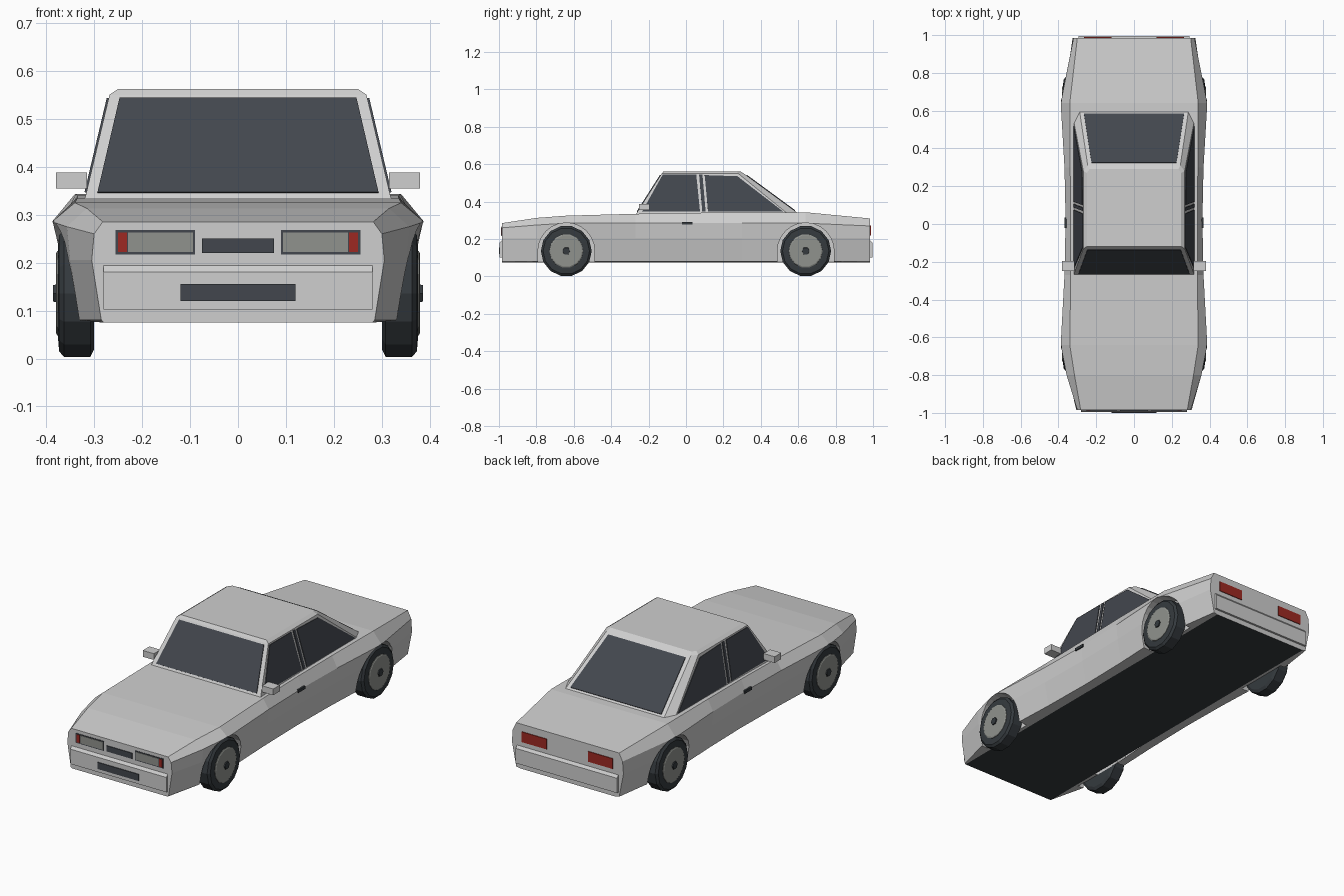
import bpy, bmesh, math
from mathutils import Vector

cube = bpy.data.objects.get("Cube")
if cube:
    bpy.data.objects.remove(cube, do_unlink=True)


def material(name, r, g, b):
    m = bpy.data.materials.new(name)
    m.use_nodes = True
    m.diffuse_color = (r, g, b, 1)
    m.node_tree.nodes["Principled BSDF"].inputs["Base Color"].default_value = (r, g, b, 1)
    return m


PAINT = material("light_grey_paint", 0.62, 0.62, 0.62)
GLASS = material("dark_glass", 0.055, 0.062, 0.075)
RUBBER = material("black_rubber", 0.035, 0.042, 0.048)
METAL = material("grey_metal", 0.28, 0.29, 0.27)
RED = material("red_lamp", 0.34, 0.022, 0.016)


def loft(name, rings, *mats):
    """Skin closed rings of points and cap both ends."""
    bm = bmesh.new()
    loops = [[bm.verts.new(p) for p in ring] for ring in rings]
    n = len(loops[0])
    for a, b in zip(loops, loops[1:]):
        for i in range(n):
            j = (i + 1) % n
            bm.faces.new((a[i], a[j], b[j], b[i]))
    bm.faces.new(loops[0])
    bm.faces.new(loops[-1])
    bmesh.ops.recalc_face_normals(bm, faces=bm.faces)
    mesh = bpy.data.meshes.new(name)
    bm.to_mesh(mesh)
    bm.free()
    for m in mats:
        mesh.materials.append(m)
    ob = bpy.data.objects.new(name, mesh)
    bpy.context.collection.objects.link(ob)
    return ob


def prism(name, pts, push, mat):
    pts = [Vector(p) for p in pts]
    return loft(name, [pts, [p + Vector(push) for p in pts]], mat)


def plate(name, pts, out, mat, lift=0.004):
    """Thin panel lying on a surface; out points roughly away from the car."""
    p = [Vector(q) for q in pts]
    n = (p[1] - p[0]).cross(p[2] - p[0]).normalized()
    if n.dot(Vector(out)) < 0:
        n = -n
    return prism(name, [q - n * 0.002 for q in p], n * (lift + 0.002), mat)


def end_panel(name, x0, x1, z0, z1, y, mat, lift=0.004):
    pts = [(x0, y, z0), (x1, y, z0), (x1, y, z1), (x0, y, z1)]
    return plate(name, pts, (0, y, 0), mat, lift)


def mirrored(half):
    return half + [(-x, y, z) for x, y, z in reversed(half)]


# Lower body: y, sill, side, belt and top half widths, belt and top heights
SECTIONS = [
    (-.985, .285, .305, .30, .282, .26, .285),
    (-.80, .33, .35, .357, .315, .275, .313),
    (-.64, .35, .373, .388, .34, .285, .325),
    (-.27, .335, .36, .368, .335, .285, .335),
    (.02, .33, .355, .362, .335, .285, .34),
    (.30, .335, .36, .368, .338, .285, .343),
    (.64, .35, .375, .388, .34, .285, .343),
    (.985, .30, .325, .32, .30, .27, .31),
]
rings = [mirrored([(.28, y, .075), (sill, y, .08), (side, y, .205), (belt, y, zb), (top, y, zt)])
         for y, sill, side, belt, top, zb, zt in SECTIONS]
body = loft("body", rings, PAINT, RUBBER)
for f in body.data.polygons:
    if f.normal.z < -0.9 and abs(f.center.x) < 0.1:
        f.material_index = 1

# Wheel arches cut from the body
cutters = []
for side in (-1, 1):
    for y in (-.64, .64):
        arc = [(side * .297, y + .152 * math.cos(math.pi * i / 12),
                .135 + .152 * math.sin(math.pi * i / 12)) for i in range(13)]
        arc += [(side * .297, y - .152, 0), (side * .297, y + .152, 0)]
        c = prism("arch_cutter", arc, (side * .2, 0, 0), PAINT)
        c.hide_render = True
        mod = body.modifiers.new("arch", 'BOOLEAN')
        mod.operation, mod.object, mod.solver = 'DIFFERENCE', c, 'EXACT'
        cutters.append(c)
bpy.context.view_layer.update()
cut = bpy.data.meshes.new_from_object(body.evaluated_get(bpy.context.evaluated_depsgraph_get()))
body.modifiers.clear()
body.data = cut
for c in cutters:
    bpy.data.objects.remove(c, do_unlink=True)

# Cabin with chamfered roof edge and rear pillars
LOW, HIGH = .33, .55
loft("cabin", [
    mirrored([(.32, -.27, LOW), (.32, .55, LOW), (.29, .61, LOW)]),
    mirrored([(.268, -.13, HIGH), (.268, .28, HIGH), (.245, .31, HIGH)]),
    mirrored([(.25, -.12, .562), (.25, .27, .562), (.235, .29, .562)]),
], PAINT)


def slope(a, b, z):
    return a + (b - a) * (z - LOW) / (HIGH - LOW)


def cross_window(name, y_low, y_high, x0, z0, x1, z1):
    ya, yb = slope(y_low, y_high, z0), slope(y_low, y_high, z1)
    plate(name, [(-x0, ya, z0), (x0, ya, z0), (x1, yb, z1), (-x1, yb, z1)], (0, y_low, 0), GLASS)


cross_window("windshield", -.27, -.13, .293, .345, .247, .542)
cross_window("rear_window", .61, .31, .265, .35, .225, .54)

SIDE_WINDOWS = {
    "front_side_window": [(-.235, .346), (-.125, .543), (.055, .543), (.075, .346)],
    "pillar_trim": [(.087, .346), (.07, .543), (.088, .543), (.105, .346)],
    "rear_side_window": [(.118, .346), (.1, .541), (.275, .535), (.52, .346)],
}
for side, tag in ((1, "left_"), (-1, "right_")):
    for name, outline in SIDE_WINDOWS.items():
        plate(tag + name, [(side * slope(.32, .268, z), y, z) for y, z in outline],
              (side, 0, 0), GLASS)

    # Door mirror and handle
    prism(tag + "mirror", [(side * .315, -.25, .355), (side * .315, -.195, .355),
                           (side * .315, -.195, .388), (side * .315, -.25, .388)],
          (side * .065, 0, 0), PAINT)
    prism(tag + "door_handle", [(side * .355, -.022, .277), (side * .355, .035, .277),
                                (side * .355, .035, .292), (side * .355, -.022, .292)],
          (side * .013, 0, 0), RUBBER)

    # Lamps
    end_panel(tag + "headlight_frame", side * .09, side * .255, .217, .268, -.985, GLASS, .002)
    end_panel(tag + "headlight", side * .094, side * .229, .222, .263, -.985, METAL)
    end_panel(tag + "indicator", side * .231, side * .25, .222, .263, -.985, RED)
    end_panel(tag + "tail_light", side * .12, side * .265, .218, .272, .985, RED)

    # Wheels turned about the x axis
    for y, end in ((-.64, "front_"), (.64, "rear_")):
        def turned(name, profile, mat, count):
            loft(end + tag + name, [
                [(side * x, y + r * math.cos(2 * math.pi * i / count),
                  .136 + r * math.sin(2 * math.pi * i / count)) for i in range(count)]
                for x, r in profile], mat)
        turned("tyre", [(.30, .12), (.308, .136), (.363, .136), (.373, .124), (.375, .1)], RUBBER, 14)
        turned("rim", [(.36, .094), (.377, .09), (.38, .084)], METAL, 14)
        turned("hub", [(.37, .022), (.386, .02)], RUBBER, 6)

# Grille, intake and bumpers
end_panel("grille", -.075, .075, .22, .25, -.985, GLASS)
end_panel("intake", -.12, .12, .12, .155, -.996, GLASS)
for d, name, w in ((-1, "front_bumper", .28), (1, "rear_bumper", .295)):
    prism(name, [(-w, d * .975, .102), (-w, d * .996, .102), (-w, d * .996, .18), (-w, d * .975, .206)],
          (2 * w, 0, 0), PAINT)
